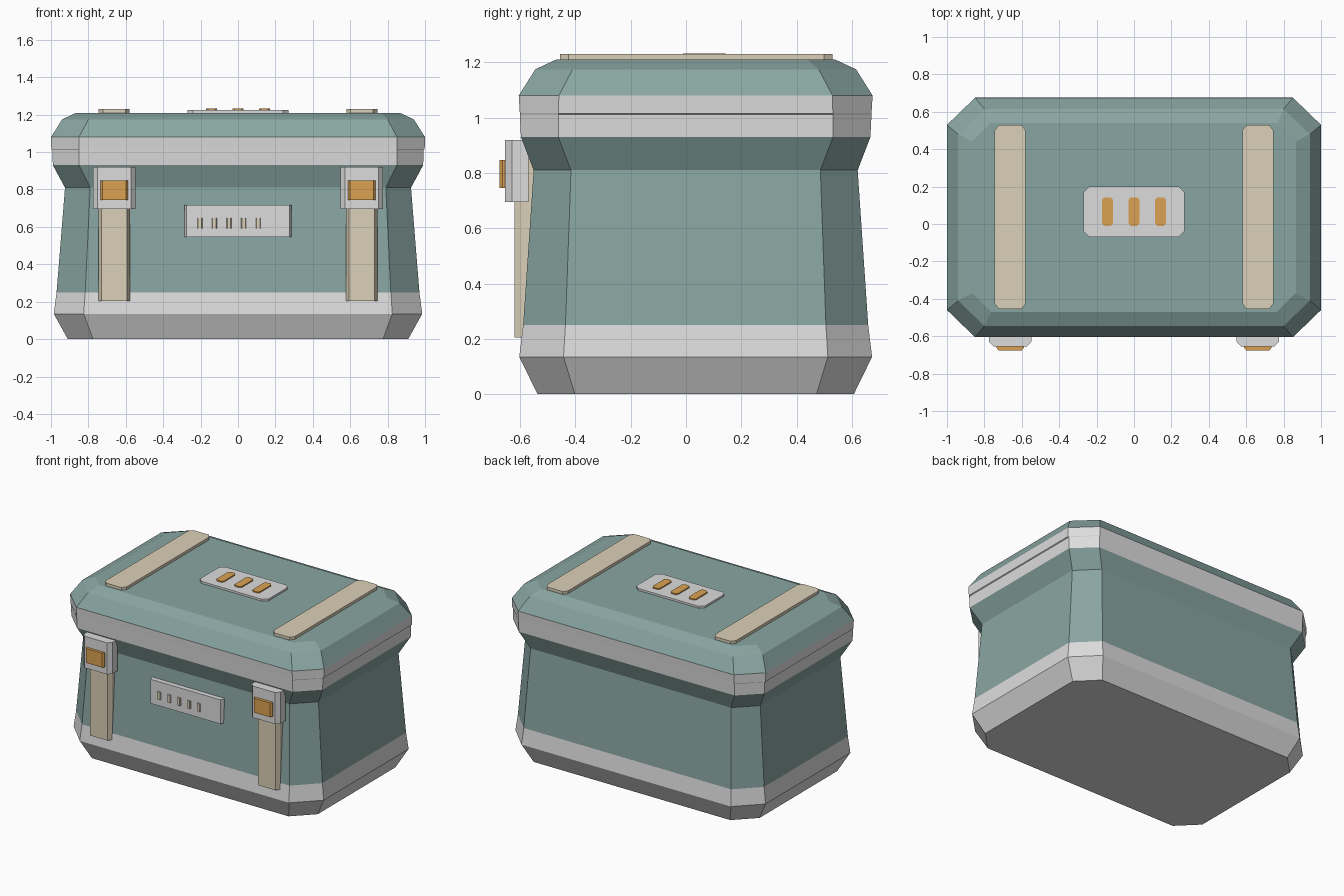
import bpy, bmesh

if "Cube" in bpy.data.objects:
    bpy.data.objects.remove(bpy.data.objects["Cube"])


def material(name, rgb):
    m = bpy.data.materials.new(name)
    m.use_nodes = True
    m.diffuse_color = (*rgb, 1)
    m.node_tree.nodes["Principled BSDF"].inputs["Base Color"].default_value = (*rgb, 1)
    return m


TEAL = material("muted teal", (0.25, 0.38, 0.36))
GREY = material("light grey", (0.72, 0.72, 0.72))
SAND = material("sand strap", (0.71, 0.63, 0.48))
AMBER = material("amber", (0.71, 0.36, 0.085))


def outline(x0, x1, y0, y1, cx, cy, back=True):
    """Rectangle with cut corners; the rear corners can stay square."""
    pts = [(x0 + cx, y0), (x1 - cx, y0), (x1, y0 + cy)]
    if back:
        pts += [(x1, y1 - cy), (x1 - cx, y1), (x0 + cx, y1), (x0, y1 - cy)]
    else:
        pts += [(x1, y1), (x0, y1)]
    return pts + [(x0, y0 + cy)]


def loft(name, sections, mats, rule=None):
    """Skin a stack of (outline, height) sections and cap both ends."""
    bm = bmesh.new()
    rings = [[bm.verts.new((x, y, z)) for x, y in pts] for pts, z in sections]
    n = len(rings[0])
    for a, b in zip(rings, rings[1:]):
        for i in range(n):
            j = (i + 1) % n
            bm.faces.new((a[i], a[j], b[j], b[i]))
    bm.faces.new(rings[0][::-1])
    bm.faces.new(rings[-1])
    if rule:
        for f in bm.faces:
            f.material_index = rule(f.calc_center_median().z)
    me = bpy.data.meshes.new(name)
    bm.to_mesh(me)
    bm.free()
    for m in mats:
        me.materials.append(m)
    ob = bpy.data.objects.new(name, me)
    bpy.context.collection.objects.link(ob)
    return ob


def plate(name, mat, x, y, z, cx, cy, back=True):
    pts = outline(*x, *y, cx, cy, back)
    return loft(name, [(pts, z[0]), (pts, z[1])], [mat])


# Chest shell: half width, half depth, corner cut in x and y, height
MID_Y = 0.035
PROFILE = [
    (0.910, 0.572, 0.135, 0.135, 0),
    (0.985, 0.638, 0.160, 0.160, 0.135),
    (0.970, 0.624, 0.153, 0.153, 0.25),
    (0.925, 0.586, 0.135, 0.135, 0.81),
    (0.990, 0.632, 0.140, 0.135, 0.93),
    (0.992, 0.636, 0.142, 0.140, 1.012),
    (0.998, 0.636, 0.148, 0.140, 1.016),
    (1.000, 0.640, 0.150, 0.145, 1.08),
    (0.940, 0.580, 0.140, 0.135, 1.175),
    (0.865, 0.505, 0.100, 0.100, 1.21),
]
sections = [(outline(-hx, hx, MID_Y - hy, MID_Y + hy, cx, cy), z)
            for hx, hy, cx, cy, z in PROFILE]
loft("chest_shell", sections, [TEAL, GREY],
     lambda z: int(z < 0.25 or 0.92 < z < 1.08))

# Straps and latches, one set on each side
for side, s in (("left", 1), ("right", -1)):
    c = s * 0.662

    def span(h):
        return (c - h, c + h)

    plate("lid_strap_" + side, SAND, span(0.083), (-0.455, 0.53), (1.2, 1.23), 0.022, 0.03)
    plate("front_strap_" + side, SAND, span(0.084), (-0.62, -0.5), (0.205, 0.9), 0.015, 0.025, False)
    plate("latch_" + side, GREY, span(0.113), (-0.655, -0.57), (0.695, 0.92), 0.024, 0.026, False)
    plate("latch_button_" + side, AMBER, span(0.073), (-0.675, -0.64), (0.745, 0.847), 0.011, 0.012, False)

# Lid panel with three lamps
plate("lid_panel", GREY, (-0.27, 0.27), (-0.07, 0.2), (1.2, 1.224), 0.03, 0.03)
for i in range(3):
    x = (i - 1) * 0.142
    plate(f"lid_lamp_{i + 1}", AMBER, (x - 0.029, x + 0.029), (-0.01, 0.143), (1.21, 1.232), 0.011, 0.014)

# Front panel with five small ribs
plate("front_panel", GREY, (-0.285, 0.285), (-0.592, -0.53), (0.545, 0.717), 0.01, 0.02, False)
for i in range(5):
    x = -0.204 + i * 0.078
    plate(f"front_rib_{i + 1}", SAND, (x - 0.013, x + 0.013), (-0.6, -0.58), (0.592, 0.648), 0.004, 0.005, False)
